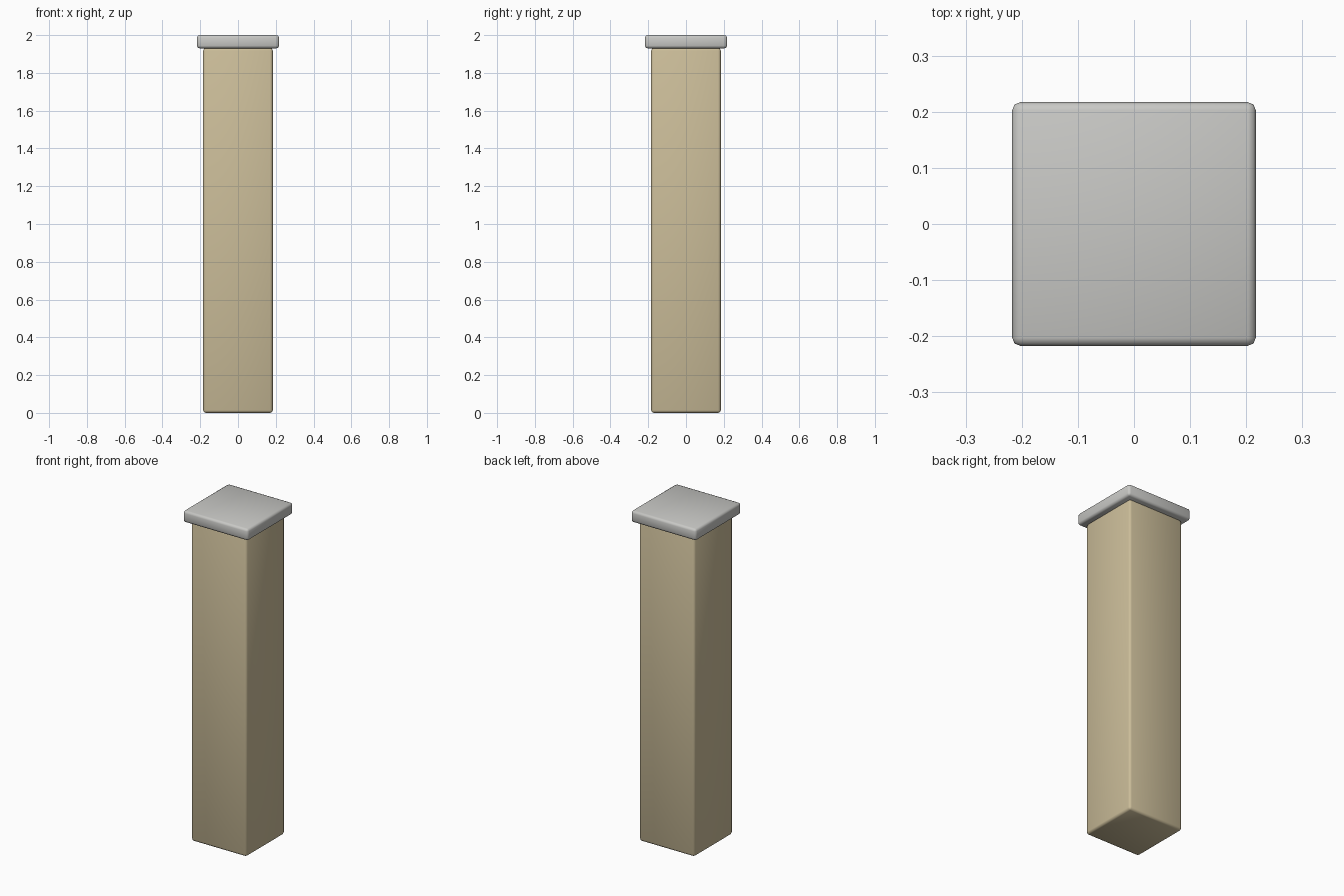
import bpy
import math

cube = bpy.data.objects.get("Cube")
if cube:
    bpy.data.objects.remove(cube, do_unlink=True)


def make_material(name, color):
    mat = bpy.data.materials.new(name)
    mat.use_nodes = True
    mat.diffuse_color = color
    mat.node_tree.nodes["Principled BSDF"].inputs["Base Color"].default_value = color
    return mat


def soft_box(name, width, bottom, top, material, bevel=0.014):
    """Square block between two heights, with softly rounded edges."""
    bpy.ops.mesh.primitive_cube_add(size=1, location=(0, 0, (bottom + top) / 2))
    obj = bpy.context.object
    obj.name = name
    obj.scale = (width, width, top - bottom)
    bpy.ops.object.transform_apply(location=False, rotation=False, scale=True)
    mod = obj.modifiers.new("Rounded edges", "BEVEL")
    mod.width = bevel
    mod.segments = 2
    mod.limit_method = "NONE"
    bpy.ops.object.modifier_apply(modifier=mod.name)
    bpy.ops.object.shade_smooth_by_angle(angle=math.radians(50))
    obj.data.materials.append(material)
    return obj


sand = make_material("sand beige", (0.60, 0.51, 0.32, 1))
grey = make_material("pale grey", (0.58, 0.58, 0.56, 1))

# Post body
soft_box("post_shaft", 0.368, 0.0, 1.932, sand)

# Overhanging square cap
soft_box("post_cap", 0.434, 1.93, 2.0, grey)
